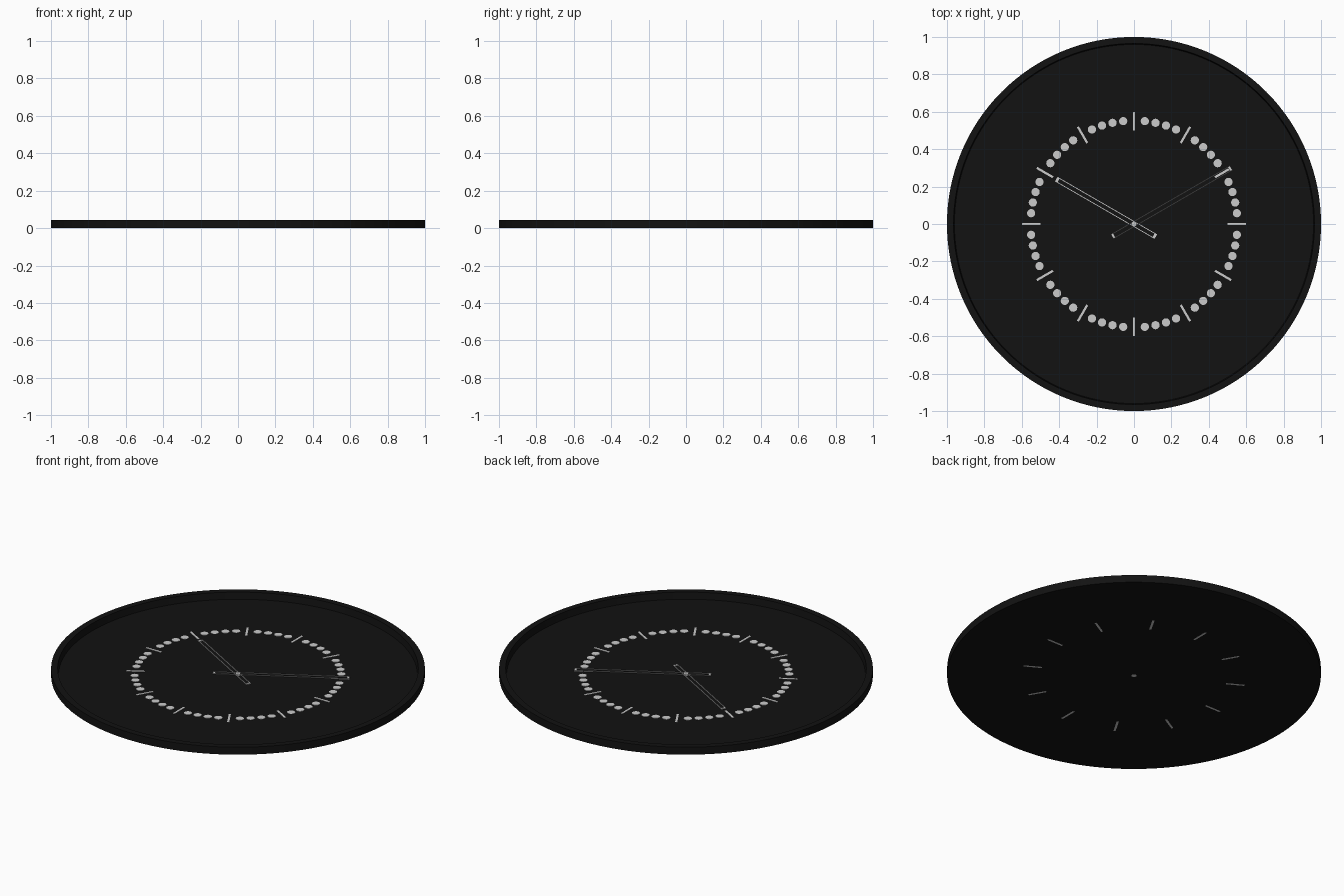
import bpy, bmesh
from math import sin, cos, pi, radians
from mathutils import Matrix, Vector

if "Cube" in bpy.data.objects:
    bpy.data.objects.remove(bpy.data.objects["Cube"])

black = bpy.data.materials.new("black")
black.diffuse_color = (0.006, 0.006, 0.006, 1)
black.use_nodes = True
black.node_tree.nodes["Principled BSDF"].inputs["Base Color"].default_value = black.diffuse_color


def finish(name, bm, mat=None, smooth=False):
    bmesh.ops.recalc_face_normals(bm, faces=bm.faces)
    me = bpy.data.meshes.new(name)
    bm.to_mesh(me)
    bm.free()
    ob = bpy.data.objects.new(name, me)
    bpy.context.collection.objects.link(ob)
    if mat:
        me.materials.append(mat)
    if smooth:
        bpy.ops.object.select_all(action='DESELECT')
        ob.select_set(True)
        bpy.context.view_layer.objects.active = ob
        bpy.ops.object.shade_smooth_by_angle(angle=radians(30))
    return ob


def box(bm, x0, x1, y0, y1, z0, z1, angle=0):
    m = (Matrix.Rotation(angle, 4, 'Z')
         @ Matrix.Translation(((x0 + x1) / 2, (y0 + y1) / 2, (z0 + z1) / 2))
         @ Matrix.Diagonal((x1 - x0, y1 - y0, z1 - z0, 1)))
    bmesh.ops.create_cube(bm, size=1, matrix=m)


def disc(bm, x, y, r, z0, z1, n):
    bmesh.ops.create_cone(bm, cap_ends=True, segments=n, radius1=r, radius2=r, depth=z1 - z0,
                          matrix=Matrix.Translation((x, y, (z0 + z1) / 2)))


# dial body: shallow dish with a raised rim, revolved from a half profile
N = 128
profile = [(1, 0), (1, 0.044), (0.965, 0.044), (0.96, 0.004)]
bm = bmesh.new()
rings = [[bm.verts.new((r * cos(2 * pi * i / N), r * sin(2 * pi * i / N), z)) for i in range(N)]
         for r, z in profile]
for a, b in zip(rings, rings[1:]):
    for i in range(N):
        j = (i + 1) % N
        bm.faces.new((a[i], a[j], b[j], b[i]))
bm.faces.new(rings[0])
bm.faces.new(rings[-1])
finish("dial_body", bm, black, True)

# hour bars (through the dial) and minute dots
bars, dots = bmesh.new(), bmesh.new()
for i in range(60):
    a = i * pi / 30
    if i % 5 == 0:
        box(bars, 0.5, 0.6, -0.006, 0.006, -0.0004, 0.006, a)
    else:
        disc(dots, 0.553 * cos(a), 0.553 * sin(a), 0.022, 0.003, 0.006, 24)
finish("hour_bars", bars)
finish("minute_dots", dots)


# skeleton hands: thin rails joined by end caps
def hand(name, length, angle, z):
    bm = bmesh.new()
    t, w, tail, cap = 0.004, 0.014, 0.135, 0.014
    for s in (-1, 1):
        y0, y1 = sorted((s * w, s * (w - t)))
        box(bm, -tail, length, y0, y1, z, z + 0.004, angle)
    for x in (-tail, length - cap):
        box(bm, x, x + cap, -w + t, w - t, z, z + 0.004, angle)
    finish(name, bm)


hand("hour_hand", 0.48, radians(150), 0.006)
hand("minute_hand", 0.6, radians(30), 0.0105)

# centre pin, visible on both sides
bm = bmesh.new()
disc(bm, 0, 0, 0.014, -0.0004, 0.016, 32)
finish("centre_pin", bm, None, True)
